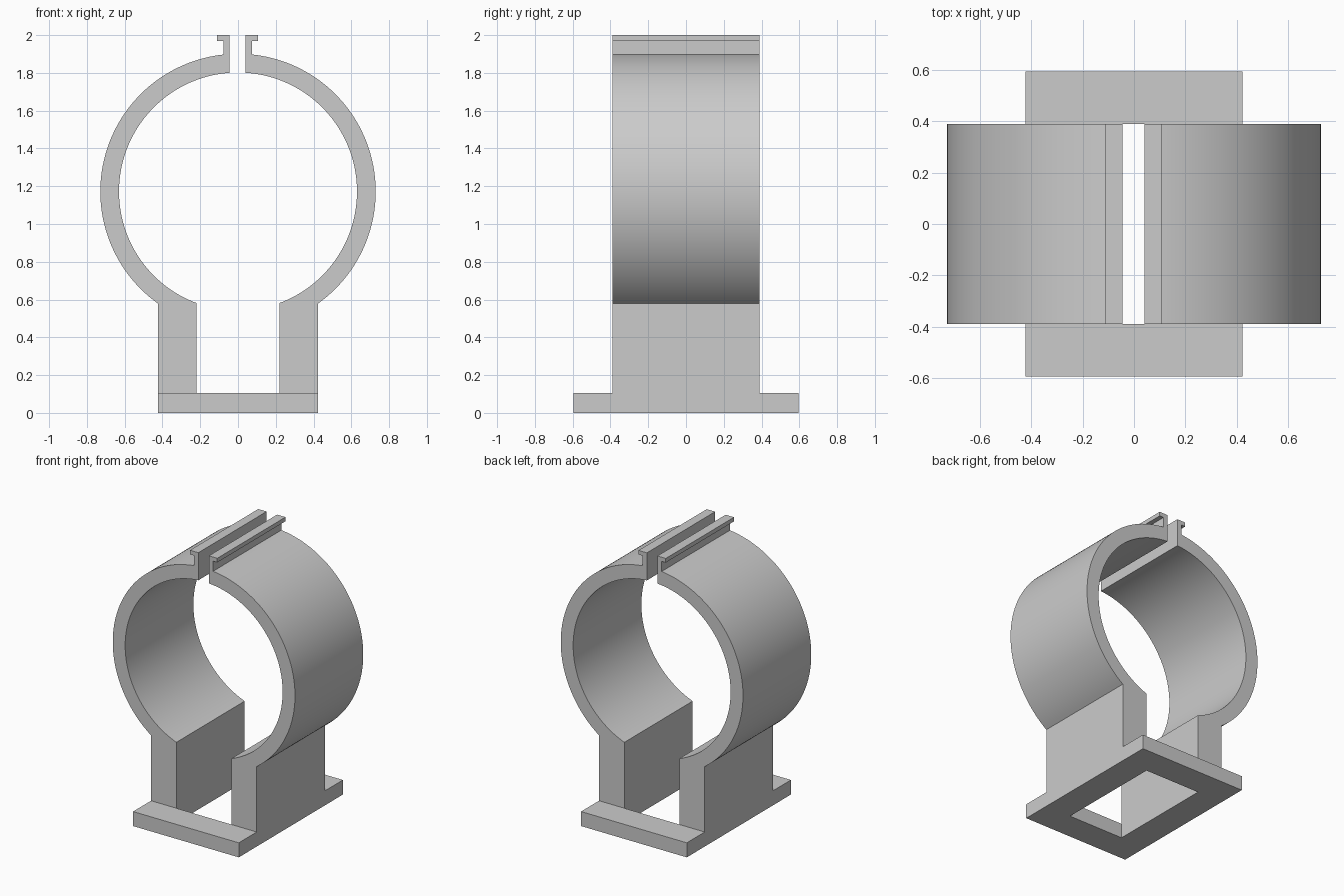
import bpy
import bmesh
from math import radians, acos, sin, cos

old = bpy.data.objects.get("Cube")
if old:
    bpy.data.objects.remove(old, do_unlink=True)

COLOUR = (0.6, 0.6, 0.6, 1)
grey = bpy.data.materials.new("plain grey")
grey.use_nodes = True
grey.diffuse_color = COLOUR
grey.node_tree.nodes["Principled BSDF"].inputs["Base Color"].default_value = COLOUR

CENTRE_Z = 1.172
OUTER_R, INNER_R = 0.729, 0.63
LEG_IN, LEG_OUT = 0.22, 0.423
HALF_DEPTH, BASE_DEPTH, BASE_H = 0.39, 0.595, 0.105
SLIT_SHIFT = -0.002       # the slit sits a hair off centre
SEGMENTS = 72


def extrude(bm, offset):
    """Thicken all flat faces into a solid."""
    grown = bmesh.ops.extrude_face_region(bm, geom=bm.faces[:])["geom"]
    moved = [v for v in grown if isinstance(v, bmesh.types.BMVert)]
    bmesh.ops.translate(bm, verts=moved, vec=offset)


def finish(bm, name):
    bmesh.ops.recalc_face_normals(bm, faces=bm.faces)
    mesh = bpy.data.meshes.new(name)
    bm.to_mesh(mesh)
    bm.free()
    mesh.materials.append(grey)
    obj = bpy.data.objects.new(name, mesh)
    bpy.context.collection.objects.link(obj)
    bpy.ops.object.select_all(action='DESELECT')
    obj.select_set(True)
    bpy.context.view_layer.objects.active = obj
    bpy.ops.object.shade_smooth_by_angle(angle=radians(25))


def arc(radius, x_low, x_top):
    """Arc on the +x side, from the leg at x_low up to the slit at x_top."""
    start = -acos(x_low / radius)
    end = acos(x_top / radius)
    steps = [start + (end - start) * i / SEGMENTS for i in range(SEGMENTS + 1)]
    return [(radius * cos(a), CENTRE_Z + radius * sin(a)) for a in steps]


def clamp_half(name, side):
    """Leg, curved jaw and hooked lip as one extruded profile."""
    shift = SLIT_SHIFT * side
    slit, stem, hook = 0.042 + shift, 0.076 + shift, 0.109 + shift
    profile = [(LEG_IN, BASE_H)] + arc(INNER_R, LEG_IN, slit)
    profile += [(slit, 2), (hook, 2), (hook, 1.97), (stem, 1.97)]
    profile += arc(OUTER_R, LEG_OUT, stem)[::-1] + [(LEG_OUT, BASE_H)]
    bm = bmesh.new()
    bm.faces.new([bm.verts.new((side * x, -HALF_DEPTH, z)) for x, z in profile])
    extrude(bm, (0, 2 * HALF_DEPTH, 0))
    finish(bm, name)


def base_frame():
    """Flat rectangular ring around an open window, thickened upward."""
    bm = bmesh.new()
    corners = [(-1, -1), (1, -1), (1, 1), (-1, 1)]
    rim = [bm.verts.new((sx * LEG_OUT, sy * BASE_DEPTH, 0)) for sx, sy in corners]
    window = [bm.verts.new((sx * LEG_IN, sy * HALF_DEPTH, 0)) for sx, sy in corners]
    for i in range(4):
        j = (i + 1) % 4
        bm.faces.new([rim[i], rim[j], window[j], window[i]])
    extrude(bm, (0, 0, BASE_H))
    finish(bm, "base_frame")


clamp_half("left_clamp_half", 1)
clamp_half("right_clamp_half", -1)
base_frame()
